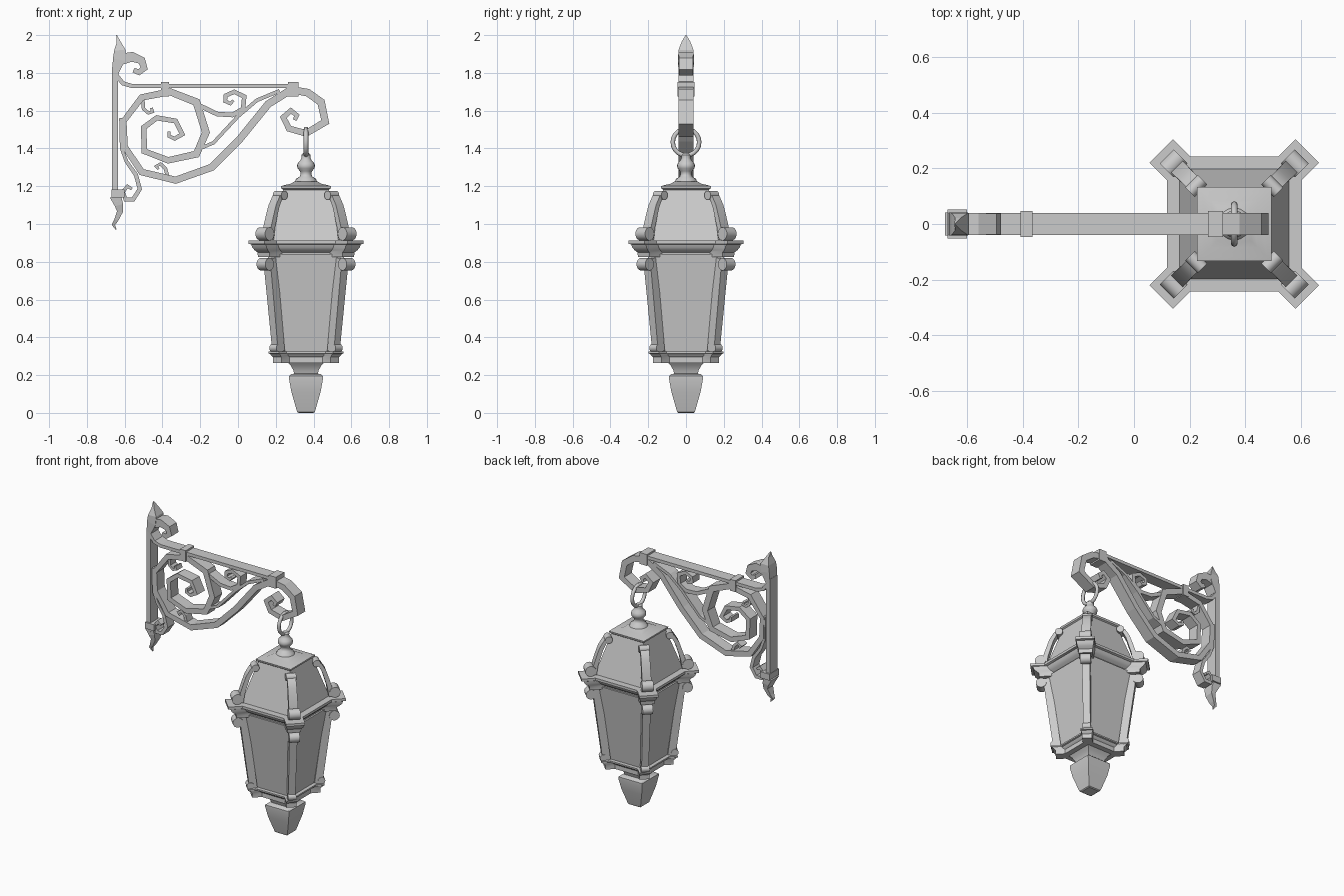
import bpy, bmesh, math
from mathutils import Vector, Matrix

if "Cube" in bpy.data.objects:
    bpy.data.objects.remove(bpy.data.objects["Cube"])

LX = 0.36            # lantern axis
R2 = math.sqrt(2)


def finish(name, bm, matrix=None, smooth=None):
    bmesh.ops.recalc_face_normals(bm, faces=bm.faces)
    me = bpy.data.meshes.new(name)
    bm.to_mesh(me)
    bm.free()
    ob = bpy.data.objects.new(name, me)
    bpy.context.collection.objects.link(ob)
    if matrix:
        me.transform(matrix)
    if smooth:
        bpy.ops.object.select_all(action='DESELECT')
        ob.select_set(True)
        bpy.context.view_layer.objects.active = ob
        bpy.ops.object.shade_smooth_by_angle(angle=math.radians(smooth))
    return ob


def loft(name, rings, matrix=None, smooth=None):
    """Skin a list of equal-length vertex rings and cap both ends."""
    bm = bmesh.new()
    vs = [[bm.verts.new(p) for p in r] for r in rings]
    n = len(vs[0])
    for a, b in zip(vs, vs[1:]):
        for i in range(n):
            bm.faces.new((a[i], a[(i + 1) % n], b[(i + 1) % n], b[i]))
    bm.faces.new(vs[0])
    bm.faces.new(vs[-1])
    return finish(name, bm, matrix, smooth)


def keyed(keys, t):
    f = t * (len(keys) - 1)
    i = min(int(f), len(keys) - 2)
    return keys[i] + (keys[i + 1] - keys[i]) * (f - i)


def strip(name, pts, w=(.03, .03), d=(.04, .04), matrix=None, smooth=None):
    """Flat bar along an xz path: w = width keys, d = half depth keys."""
    P = [Vector(p) for p in pts]
    rings = []
    for i, p in enumerate(P):
        a = (p - P[i - 1]).normalized() if i else (P[1] - p).normalized()
        b = (P[i + 1] - p).normalized() if i < len(P) - 1 else a
        t = (a + b).normalized()
        k = min(1 / max(t.dot(a), .3), 1.4)
        s = i / (len(P) - 1)
        n = Vector((-t.y, t.x)) * keyed(w, s) * k / 2
        h = keyed(d, s)
        q, r = p + n, p - n
        rings.append([(q.x, -h, q.y), (q.x, h, q.y), (r.x, h, r.y), (r.x, -h, r.y)])
    return loft(name, rings, matrix, smooth)


def lathe(name, prof, n, smooth=40):
    """Profile of (half width, z); n = 4 gives an axis-aligned square."""
    k, off = (R2, math.pi / 4) if n == 4 else (1, 0)
    rings = [[(LX + r * k * math.cos(off + i * math.tau / n),
               r * k * math.sin(off + i * math.tau / n), z) for i in range(n)]
             for r, z in prof]
    return loft(name, rings, smooth=smooth)


def box(name, x0, x1, h, z0, z1):
    return strip(name, [((x0 + x1) / 2, z0), ((x0 + x1) / 2, z1)], (x1 - x0,) * 2, (h, h))


def roll(name, r, z, rad, h, matrix):
    rings = [[(r + rad * math.cos(i * math.tau / 14), y, z + rad * math.sin(i * math.tau / 14))
              for i in range(14)] for y in (-h, h)]
    return loft(name, rings, matrix, 40)


def moulding(name, scale, prof):
    """Square tray with diagonal corner lugs; prof = (inset, z)."""
    rings = []
    for inset, z in prof:
        flat, tip, half = .242 * scale - inset, .371 * scale - inset, .06 * scale - .3 * inset
        ring = []
        for k in range(4):
            rot = Matrix.Rotation(k * math.pi / 2, 2)
            c = half * R2
            o, u = (tip + half) / R2, (tip - half) / R2
            for p in ((flat, flat - c), (o, u), (u, o), (flat - c, flat)):
                q = rot @ Vector(p)
                ring.append((LX + q.x, q.y, z))
        rings.append(ring)
    return loft(name, rings, smooth=30)


# ---- lantern body
lathe("glass_body", [(.13, .31), (.2, .84)], 4)
lathe("roof", [(.2, .90), (.12, 1.185)], 4)
lathe("roof_cap", [(.105, 1.17), (.13, 1.187), (.133, 1.2), (.118, 1.205), (.085, 1.212), (.06, 1.225)], 4, 30)
moulding("upper_moulding", 1, [(.055, .825), (.052, .85), (.035, .862), (.022, .875),
                               (.016, .892), (0, .895), (0, .912)])
moulding("lower_moulding", .65, [(.026, .265), (.026, .295), (.014, .305), (.01, .312),
                                 (0, .315), (0, .325)])
lathe("bottom_finial", [(.095, .266), (.08, .25), (.067, .225), (.062, .208), (.078, .205), (.09, .195),
                        (.09, .18), (.077, .11), (.047, .005), (.04, 0)], 4, 35)
lathe("top_finial", [(.065, 1.215), (.058, 1.225), (.052, 1.24), (.034, 1.25), (.028, 1.265),
                     (.032, 1.28), (.045, 1.295), (.048, 1.31), (.042, 1.325), (.03, 1.337),
                     (.024, 1.35), (.025, 1.365), (.015, 1.375)], 16)

# ---- corner ribs and posts on the four diagonals
for k in range(4):
    M = Matrix.Translation((LX, 0, 0)) @ Matrix.Rotation(math.pi / 4 + k * math.pi / 2, 4, 'Z')
    strip(f"roof_rib_{k}", [(.19, 1.155), (.215, 1.14), (.24, 1.095), (.258, 1.04), (.275, .985), (.285, .92)],
          (.02, .028, .03), (.027, .03), M, 40)
    roll(f"rib_top_roll_{k}", .193, 1.152, .024, .032, M)
    roll(f"rib_foot_roll_{k}", .308, .948, .035, .036, M)
    strip(f"corner_post_{k}", [(.205, .325), (.27, .82)], (.05, .05), (.022, .026), M)
    roll(f"post_top_roll_{k}", .305, .787, .033, .033, M)
    roll(f"post_foot_roll_{k}", .225, .343, .023, .026, M)

# ---- hanging ring
bpy.ops.mesh.primitive_torus_add(location=(LX, 0, 1.433), rotation=(0, math.pi / 2, 0), major_segments=20,
                                 minor_segments=8, major_radius=.07, minor_radius=.012)
bpy.context.object.name = "hanging_ring"
bpy.ops.object.shade_smooth_by_angle(angle=math.radians(50))

# ---- wall bar with tips
box("wall_bar", -.667, -.635, .04, 1.12, 1.83)
strip("wall_bar_top_tip", [(-.643, 2), (-.632, 1.965), (-.625, 1.92), (-.63, 1.87), (-.65, 1.8)],
      (.004, .02, .06, .065, .034), (.002, .022, .04, .042, .04))
strip("top_tip_scroll", [(-.63, 1.87), (-.56, 1.885), (-.51, 1.865), (-.497, 1.825), (-.525, 1.803),
                         (-.553, 1.815)], (.06, .035, .025), (.04, .035))
strip("wall_bar_tail", [(-.65, 1.15), (-.63, 1.1), (-.625, 1.065), (-.645, 1.02), (-.66, .995), (-.645, .97)],
      (.06, .045, .03, .022, .015, .004), (.042, .038, .03, .02, .01, .003))
box("wall_clip", -.67, -.6, .052, 1.14, 1.183)

# ---- arm and clips
strip("top_arm", [(-.645, 1.79), (-.61, 1.745), (-.56, 1.73), (.28, 1.73)], (.022, .022))
box("clip_inner", -.408, -.365, .046, 1.675, 1.753)
box("clip_outer", .265, .32, .046, 1.675, 1.753)

# ---- scrollwork
strip("main_scroll", [
    (.28, 1.71), (.16, 1.635), (.01, 1.45), (-.14, 1.30), (-.33, 1.232), (-.51, 1.275), (-.60, 1.41),
    (-.605, 1.545), (-.51, 1.67), (-.36, 1.7), (-.22, 1.645), (-.17, 1.485), (-.22, 1.37), (-.37, 1.337),
    (-.495, 1.385), (-.50, 1.51), (-.43, 1.562), (-.33, 1.545), (-.295, 1.475), (-.335, 1.452),
    (-.365, 1.465), (-.365, 1.49)], (.04, .038, .03, .042, .03, .025, .015))
strip("hook_scroll", [(.25, 1.695), (.29, 1.71), (.37, 1.695), (.44, 1.645), (.462, 1.54), (.36, 1.48),
                      (.27, 1.505), (.24, 1.565), (.28, 1.6), (.312, 1.575), (.30, 1.55)],
      (.035, .042, .035, .028, .02))
strip("arm_branch", [(-.20, 1.4), (-.13, 1.43), (0, 1.57), (.10, 1.655), (.22, 1.705)], (.018, .02))
strip("upper_scroll", [(-.2, 1.625), (-.11, 1.582), (-.03, 1.577), (.027, 1.61), (.033, 1.675), (-.02, 1.7),
                       (-.065, 1.68), (-.068, 1.65), (-.04, 1.637), (-.025, 1.655)],
      (.025, .024, .022, .015), (.036, .036))
strip("inner_sprig_top", [(-.505, 1.66), (-.50, 1.61), (-.475, 1.588), (-.452, 1.595), (-.458, 1.615)],
      (.02, .014), (.03, .03))
strip("inner_sprig_bottom", [(-.37, 1.245), (-.385, 1.295), (-.41, 1.318), (-.435, 1.305), (-.42, 1.29)],
      (.02, .014), (.03, .03))
strip("lower_scroll", [(-.622, 1.56), (-.617, 1.4), (-.59, 1.33), (-.54, 1.26), (-.52, 1.185), (-.555, 1.13),
                       (-.595, 1.13), (-.61, 1.17), (-.585, 1.2), (-.562, 1.185)],
      (.014, .022, .022, .015), (.036, .036))
